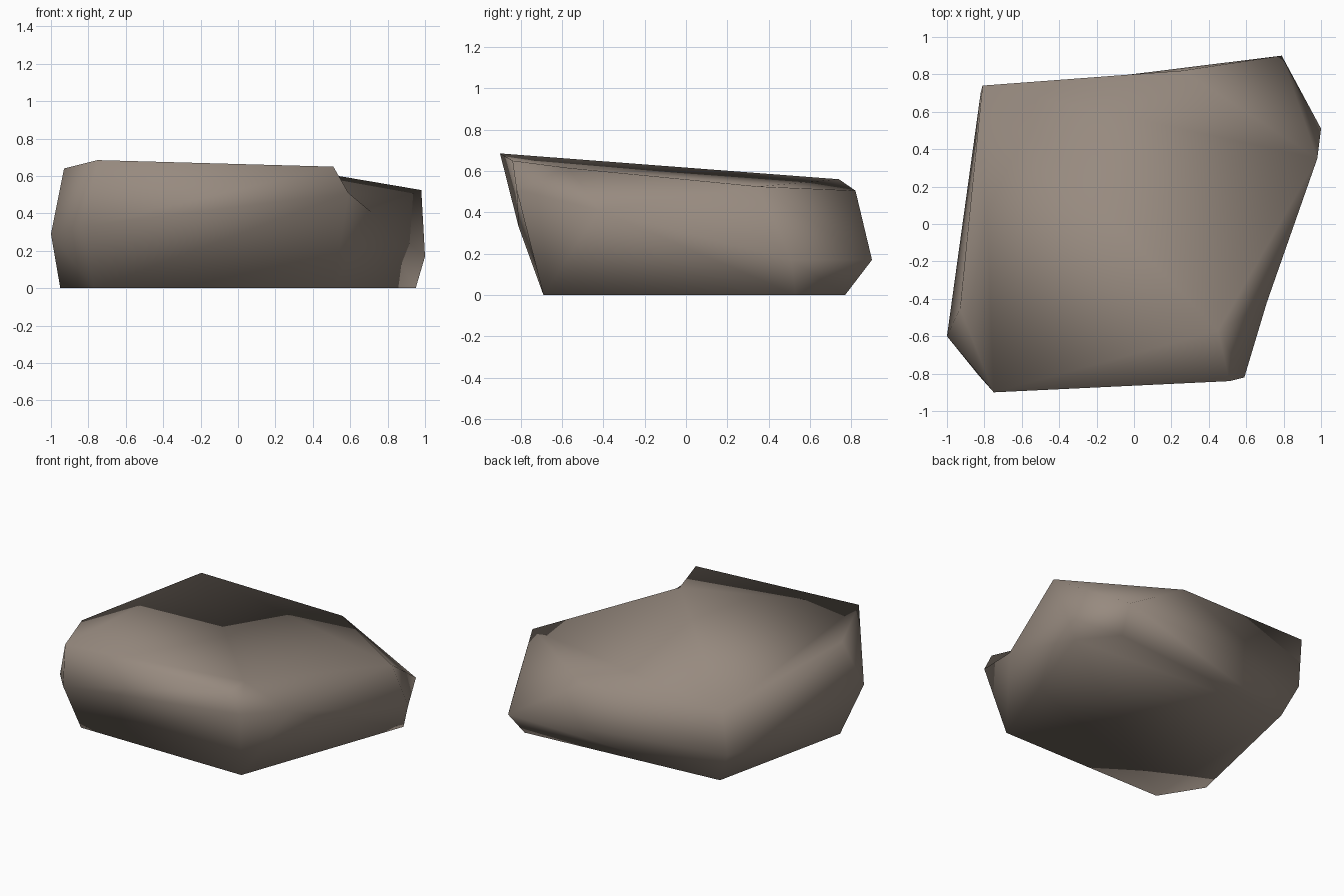
import bpy

if "Cube" in bpy.data.objects:
    bpy.data.objects.remove(bpy.data.objects["Cube"])

# Corner points of the boulder: ground outline, waist and top
ground = dict(b0=(-.77, -.69), b1=(.51, -.69), b2=(.95, .53),
              b3=(.75, .77), b4=(-.72, .64), b5=(-.95, -.40))
waist = dict(I=(-.83, -.81, .33), J=(.59, -.82, .51), K=(.71, -.42, .41),
             F=(1.0, .51, .17), E=(.79, .90, .17), P=(-.82, .70, .23),
             Q=(-1.0, -.60, .29))
top = dict(A=(-.75, -.90, .685), C=(.51, -.84, .65), N=(.45, -.57, .615),
           G=(.98, .35, .525), H=(.26, .82, .505), D=(-.81, .74, .56),
           B=(-.93, -.45, .64))
points = {k: (x, y, 0) for k, (x, y) in ground.items()} | waist | top
index = {k: i for i, k in enumerate(points)}

# Facets, one line per side
facets = """
b5 b4 b3 b2 b1 b0
A C N, A N D, A D B, N G D, D G H
I C A, I J C, b0 b1 J, b0 J I
C J N, J K N, N K G, b1 K J, b1 b2 K, b2 F K, K F G
b2 b3 F, b3 E F, F E G, E H G
b3 b4 E, b4 P E, P D H, P H E
b4 b5 P, b5 Q P, P Q B, P B D
b5 b0 Q, b0 I Q, Q I A, Q A B
"""
faces = [[index[k] for k in f.split()]
         for line in facets.strip().splitlines() for f in line.split(",")]

mesh = bpy.data.meshes.new("boulder")
mesh.from_pydata(list(points.values()), [], faces)
mesh.validate()
boulder = bpy.data.objects.new("boulder", mesh)
bpy.context.collection.objects.link(boulder)

# The whole stone is smooth shaded
mesh.shade_smooth()

stone = bpy.data.materials.new("warm grey stone")
stone.diffuse_color = (.31, .255, .213, 1)
stone.use_nodes = True
stone.node_tree.nodes["Principled BSDF"].inputs["Base Color"].default_value = stone.diffuse_color
mesh.materials.append(stone)
